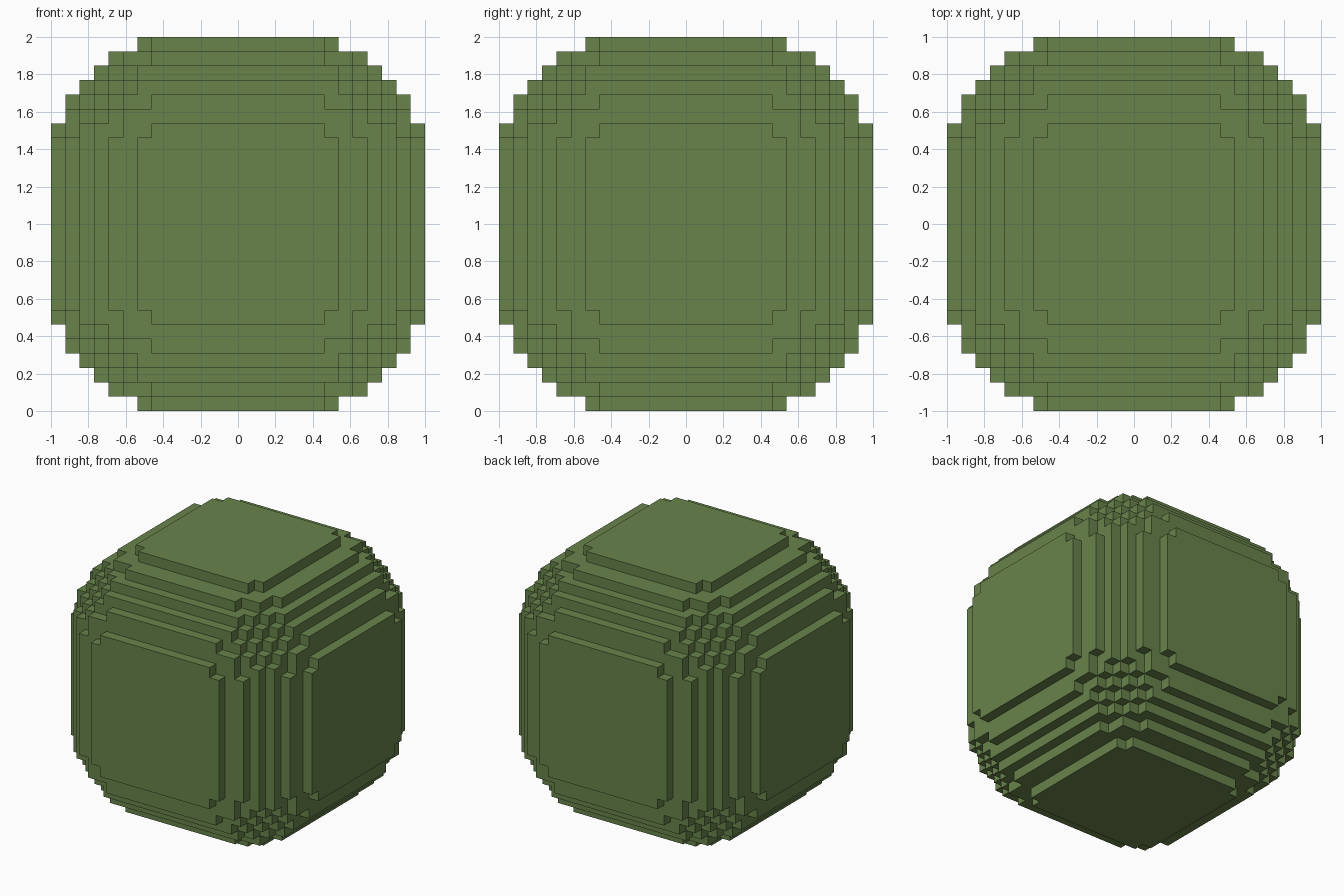
import bpy
import bmesh
from itertools import permutations, product
from mathutils import Vector

cube = bpy.data.objects.get("Cube")
if cube:
    bpy.data.objects.remove(cube, do_unlink=True)

UNIT = 1 / 13

# Half extents, in steps, of the blocks whose union is the stepped ball
BLOCKS = [(13, 7, 6), (12, 9, 6), (12, 8, 8), (11, 10, 7),
          (11, 9, 8), (10, 10, 8), (10, 9, 9)]
EXTENTS = {p for block in BLOCKS for p in permutations(block)}

# Grid lines: one wide middle cell, then single steps out to each side
LINES = list(range(-13, -5)) + list(range(6, 14))
CELLS = range(len(LINES) - 1)


def filled(cell):
    """True where the cell lies inside any of the blocks."""
    if not all(i in CELLS for i in cell):
        return False
    reach = [max(abs(LINES[i]), abs(LINES[i + 1])) for i in cell]
    return any(all(r <= e for r, e in zip(reach, ext)) for ext in EXTENTS)


def build_ball():
    bm = bmesh.new()
    corners = {}

    def vertex(key):
        if key not in corners:
            point = Vector([LINES[i] for i in key]) * UNIT
            corners[key] = bm.verts.new(point + Vector((0, 0, 1)))
        return corners[key]

    # Keep only the cell sides that border empty space
    for cell in product(CELLS, repeat=3):
        if not filled(cell):
            continue
        for axis, side in product(range(3), (0, 1)):
            neighbour = list(cell)
            neighbour[axis] += 2 * side - 1
            if filled(neighbour):
                continue
            u, v = (axis + 1) % 3, (axis + 2) % 3
            loop = []
            for du, dv in ((0, 0), (1, 0), (1, 1), (0, 1)):
                key = list(cell)
                key[axis] += side
                key[u] += du
                key[v] += dv
                loop.append(vertex(tuple(key)))
            bm.faces.new(loop if side else loop[::-1])

    mesh = bpy.data.meshes.new("stepped_ball")
    bm.to_mesh(mesh)
    bm.free()
    return mesh


# Single leaf green colour
green = bpy.data.materials.new("leaf_green")
green.use_nodes = True
colour = (0.138, 0.227, 0.07, 1)
green.diffuse_color = colour
green.node_tree.nodes["Principled BSDF"].inputs["Base Color"].default_value = colour

ball = bpy.data.objects.new("stepped_ball", build_ball())
ball.data.materials.append(green)
bpy.context.collection.objects.link(ball)
